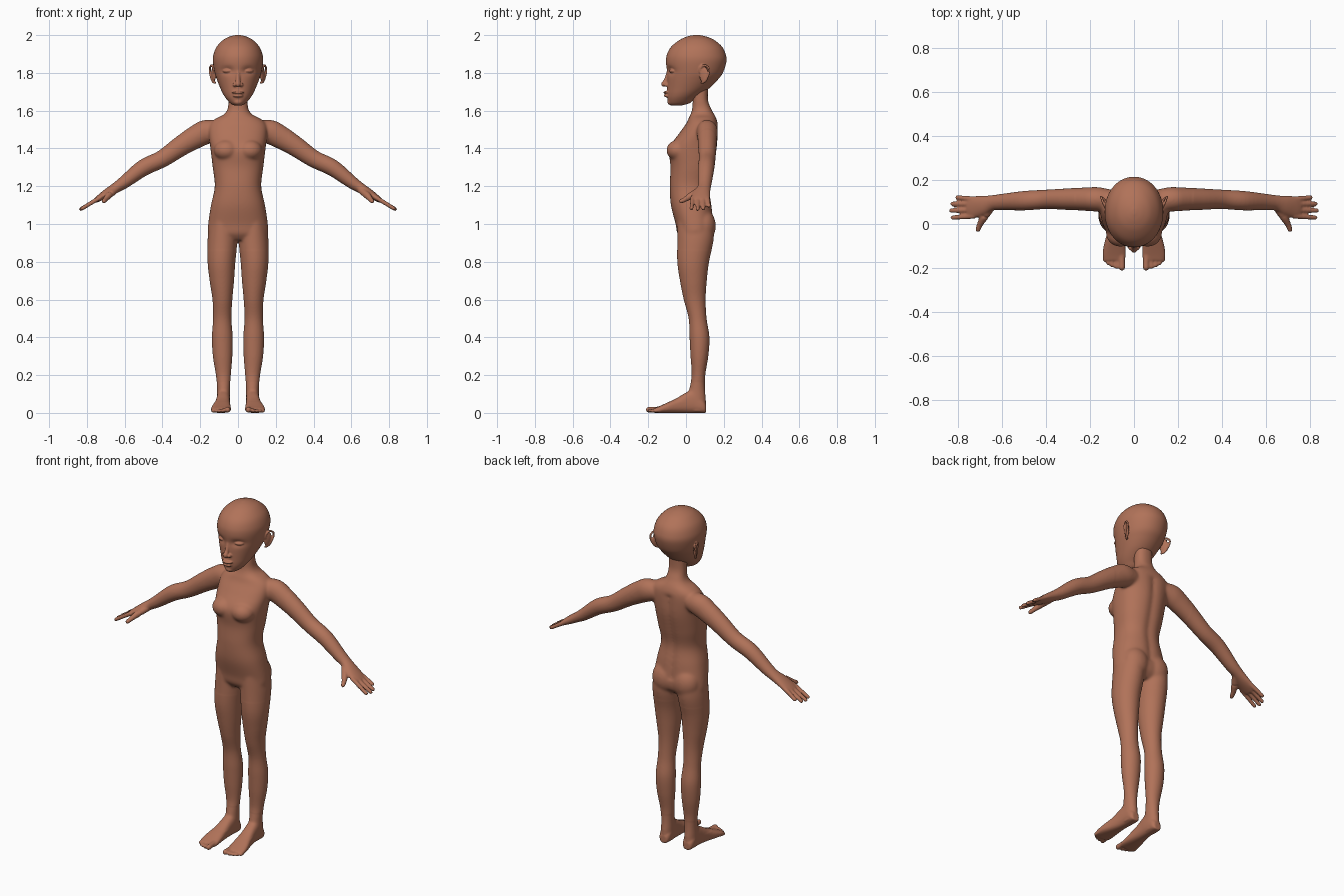
import bpy, bmesh, math
from mathutils import Vector, Matrix

skin = bpy.data.materials.new("brown skin")
skin.diffuse_color = (0.44, 0.17, 0.10, 1)


def spline(keys, steps=6):
    """Catmull-Rom interpolation of rows of numbers."""
    out = []
    for i in range(len(keys) - 1):
        p0, p1, p2 = keys[max(i - 1, 0)], keys[i], keys[i + 1]
        p3 = keys[min(i + 2, len(keys) - 1)]
        for s in range(steps):
            t = s / steps
            out.append([0.5 * (2 * b + (c - a) * t + (2 * a - 5 * b + 4 * c - d) * t * t
                               + (3 * b - a - 3 * c + d) * t ** 3)
                        for a, b, c, d in zip(p0, p1, p2, p3)])
    return out + [list(keys[-1])]


def loft(bm, rings, power=2.0, n=48, warp=None):
    """Closed skin over rings given as (centre, half axis a, half axis b)."""
    loops = []
    for c, a, b in rings:
        row = []
        for k in range(n):
            t = 2 * math.pi * k / n
            u, v = math.cos(t), math.sin(t)
            u = math.copysign(abs(u) ** (2 / power), u)
            v = math.copysign(abs(v) ** (2 / power), v)
            p = c + a * u + b * v
            row.append(bm.verts.new(warp(p) if warp else p))
        loops.append(row)
    for r0, r1 in zip(loops, loops[1:]):
        for k in range(n):
            bm.faces.new((r0[k], r0[(k + 1) % n], r1[(k + 1) % n], r1[k]))
    bm.faces.new(loops[0][::-1])
    bm.faces.new(loops[-1])


def stack(bm, keys, side=1, **kw):
    """Loft upright rows (z, x0, x1, y front, y back)."""
    loft(bm, [(Vector((side * (x0 + x1) / 2, (f + b) / 2, z)), Vector(((x1 - x0) / 2, 0, 0)),
               Vector((0, (b - f) / 2, 0))) for z, x0, x1, f, b in spline(keys)], **kw)


def limb(bm, keys, side=1, n=32):
    """Loft along a path of rows (x, y, z, thickness radius, width radius), with rounded ends."""
    rows = spline(keys)
    rings = []
    for i, (x, y, z, r, w) in enumerate(rows):
        a, b = rows[max(i - 1, 0)], rows[min(i + 1, len(rows) - 1)]
        d = Vector((side * (b[0] - a[0]), b[1] - a[1], b[2] - a[2])).normalized()
        ref = Vector((0, 1, 0)) if abs(d.y) < 0.75 else Vector((1, 0, 0))
        u = (ref - d * ref.dot(d)).normalized()
        rings.append((Vector((side * x, y, z)), d.cross(u) * r, u * w, d))
    c, a, b, d = rings[-1]
    r = min(a.length, b.length)
    ends = [(c + d * r * math.sin(t), a * math.cos(t), b * math.cos(t)) for t in (0.5, 0.95, 1.35)]
    loft(bm, [q[:3] for q in rings] + ends, n=n)


def blob(bm, centre, radii, tilt=0):
    m = Matrix.Translation(centre) @ Matrix.Rotation(tilt, 4, 'Z') @ Matrix.Diagonal((*radii, 1))
    bmesh.ops.create_uvsphere(bm, u_segments=32, v_segments=20, radius=1, matrix=m)


def finish(bm, name, voxel, iterations, soft=None):
    """Fuse the overlapping forms into one skin, then relax it."""
    bmesh.ops.recalc_face_normals(bm, faces=bm.faces)
    mesh = bpy.data.meshes.new(name)
    bm.to_mesh(mesh)
    bm.free()
    ob = bpy.data.objects.new(name, mesh)
    bpy.context.collection.objects.link(ob)
    bpy.context.view_layer.objects.active = ob
    ob.select_set(True)
    rm = ob.modifiers.new("fuse", 'REMESH')
    rm.mode, rm.voxel_size, rm.use_smooth_shade = 'VOXEL', voxel, True
    bpy.ops.object.modifier_apply(modifier=rm.name)
    sm = ob.modifiers.new("relax", 'SMOOTH')
    sm.factor, sm.iterations = 0.5, iterations
    if soft:
        g = ob.vertex_groups.new(name="soft")
        g.add([v.index for v in ob.data.vertices if soft(v.co)], 1, 'REPLACE')
        s2 = ob.modifiers.new("blend joints", 'SMOOTH')
        s2.factor, s2.iterations, s2.vertex_group = 0.5, 30, "soft"
    ob.data.materials.clear()
    ob.data.materials.append(skin)
    for p in ob.data.polygons:
        p.material_index = 0
        p.use_smooth = True
    ob.select_set(False)


# ---- body: torso and neck, with a shallow spine groove
bm = bmesh.new()


def spine(p):
    if p.y > 0.06 and 1.0 < p.z < 1.52:
        p.y -= 0.010 * math.exp(-(p.x / 0.022) ** 2)
    return p


torso = [(0.915, .13, -.02, .11), (0.95, .158, -.046, .14), (1.0, .158, -.055, .146),
         (1.1, .143, -.08, .138), (1.2, .123, -.086, .126), (1.3, .134, -.082, .146),
         (1.4, .146, -.088, .166), (1.48, .155, -.036, .17), (1.53, .148, 0, .168),
         (1.56, .115, .014, .16), (1.58, .075, .024, .15), (1.61, .055, .033, .133),
         (1.66, .05, .036, .116), (1.75, .05, .036, .118)]
stack(bm, [(z, -w, w, f, b) for z, w, f, b in torso], power=2.3, warp=spine)

leg = [(1.02, .012, .148, -.045, .145), (.92, .003, .161, -.046, .147), (.8, .014, .161, -.046, .122),
       (.7, .021, .15, -.032, .11), (.6, .03, .135, -.012, .104), (.5, .035, .132, .014, .109),
       (.4, .028, .138, .019, .124), (.3, .03, .133, .024, .118), (.2, .038, .117, .03, .102),
       (.13, .042, .111, .018, .101), (.07, .042, .111, .01, .106), (.01, .046, .107, .02, .102)]
# foot rows: (y, x centre, half width, top height)
foot = [(.107, .077, .02, .045), (.09, .077, .032, .07), (.04, .077, .036, .12), (0, .079, .037, .108),
        (-.05, .083, .042, .078), (-.1, .088, .05, .054), (-.14, .09, .053, .036), (-.165, .09, .048, .026)]
# toes: (x, tip y, radius)
toes = [(.055, -.197, .0155), (.08, -.194, .011), (.099, -.187, .0105), (.117, -.178, .010), (.133, -.163, .010)]
arm = [(.10, .105, 1.495, .05, .05), (.165, .112, 1.488, .064, .056), (.21, .113, 1.468, .063, .054),
       (.3, .113, 1.414, .054, .049), (.4, .112, 1.346, .046, .044), (.5, .106, 1.298, .044, .044),
       (.6, .10, 1.223, .034, .037), (.645, .096, 1.193, .028, .035), (.69, .084, 1.165, .024, .045),
       (.73, .077, 1.14, .018, .05), (.75, .077, 1.127, .014, .046)]
# fingers: (base y, tip y, tip x, tip z)
fingers = [(.036, .029, .825, 1.082), (.064, .061, .832, 1.079), (.091, .092, .826, 1.082), (.114, .121, .803, 1.096)]

for s in (1, -1):
    stack(bm, leg, side=s)
    loft(bm, [(Vector((s * x, y, h / 2)), Vector((w, 0, 0)), Vector((0, 0, h / 2)))
              for y, x, w, h in spline(foot)], power=2.6)
    for x, y, r in toes:
        limb(bm, [(x * .9 + .008, -.12, .02, r, r), (x, y + .025, r + .003, r * .9, r * .9),
                  (x, y, r + .001, r, r)], s, 20)
    limb(bm, arm, s)
    for y0, y1, x, z in fingers:
        limb(bm, [(.725, y0, 1.142, .012, .012), (.765, y0 * .6 + y1 * .4, 1.119, .0115, .0115),
                  (x, y1, z, .0105, .0105)], s, 20)
    # thumb and its base
    limb(bm, [(.645, .085, 1.183, .018, .02), (.68, .035, 1.155, .019, .019),
              (.70, .0, 1.133, .014, .014), (.71, -.026, 1.12, .0115, .0115)], s, 20)
    # chest and seat
    blob(bm, (s * .062, -.042, 1.39), (.066, .062, .055))
    blob(bm, (s * .068, .09, .99), (.078, .068, .09))


def joints(p):
    trunk = abs(p.x) < 0.27 and 0.86 < p.z < 1.6
    return trunk or 0.06 < p.z < 0.17 and p.y > -.1


finish(bm, "body", 0.005, 5, joints)

# ---- head: skull and jaw, with hollows for the eyes
bm = bmesh.new()


def sockets(p):
    if p.y < 0.02:
        e = ((abs(p.x) - .055) / .032) ** 2 + ((p.z - 1.812) / .019) ** 2
        p.y += 0.014 * math.exp(-e)
    return p


skull = [(1.628, .022, -.08, -.02), (1.64, .042, -.092, .02), (1.665, .064, -.098, .05), (1.69, .08, -.1, .085),
         (1.72, .094, -.1, .125), (1.76, .11, -.1, .165), (1.80, .123, -.1, .195), (1.86, .133, -.106, .214),
         (1.90, .129, -.1, .21), (1.94, .112, -.077, .19), (1.975, .078, -.033, .148),
         (1.993, .042, .008, .105), (2.001, .008, .045, .068)]
stack(bm, [(z, -w, w, f, b) for z, w, f, b in skull], n=128, power=2.05, warp=sockets)
# nose, lips and chin
limb(bm, [(0, -.085, 1.825, .012, .012), (0, -.096, 1.79, .011, .011), (0, -.106, 1.76, .012, .012),
          (0, -.117, 1.742, .0135, .0135), (0, -.118, 1.738, .0125, .0125)], 1, 24)
blob(bm, (0, -.099, 1.6965), (.033, .021, .0085))
blob(bm, (0, -.098, 1.679), (.028, .020, .0085))
blob(bm, (0, -.078, 1.647), (.026, .021, .018))
for s in (1, -1):
    blob(bm, (s * .017, -.104, 1.737), (.011, .015, .010))
    # eye and brow
    blob(bm, (s * .056, -.069, 1.81), (.027, .019, .0105), s * .4)
    # ear: shell with a raised rim
    blob(bm, (s * .130, .095, 1.79), (.009, .026, .042), -s * .35)
    limb(bm, [(.126, .075, 1.80, .006, .006), (.132, .078, 1.828, .006, .006), (.141, .1, 1.84, .006, .006),
              (.149, .122, 1.822, .006, .006), (.146, .118, 1.79, .006, .006), (.134, .1, 1.757, .007, .007),
              (.122, .085, 1.748, .007, .007)], s, 16)
finish(bm, "head", 0.004, 3)
